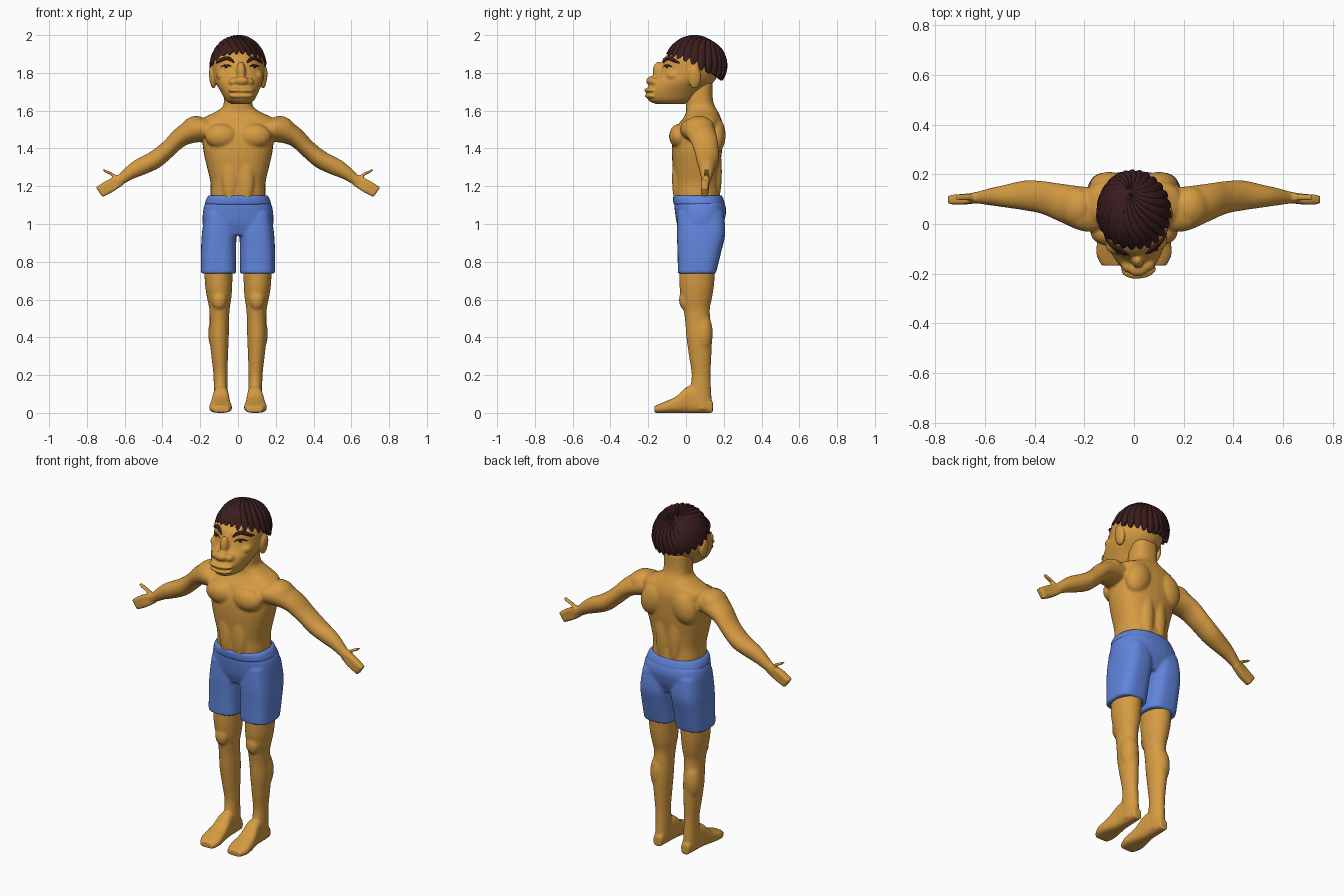
import bpy, bmesh, math, random
from mathutils import Matrix, Vector

random.seed(4)
cube = bpy.data.objects.get("Cube")
if cube:
    bpy.data.objects.remove(cube, do_unlink=True)


def material(name, rgb):
    mat = bpy.data.materials.new(name)
    mat.use_nodes = True
    colour = (*rgb, 1)
    mat.diffuse_color = colour
    shader = mat.node_tree.nodes["Principled BSDF"]
    shader.inputs["Base Color"].default_value = colour
    shader.inputs["Roughness"].default_value = 0.7
    return mat


SKIN = material("tan skin", (0.67, 0.33, 0.055))
CLOTH = material("blue cloth", (0.12, 0.235, 0.72))
DARK = material("dark brown hair", (0.043, 0.012, 0.013))
SIDES = (1, -1)


def dense(rows, steps=4):
    """Smoothly interpolate rows of ring measurements."""
    out = []
    last = len(rows) - 1
    for i in range(last):
        a, b, c, d = (rows[min(max(j, 0), last)] for j in range(i - 1, i + 3))
        for s in range(steps):
            t = s / steps
            out.append([q + t * ((r - p) + t * ((2 * p - 5 * q + 4 * r - w)
                        + t * (3 * (q - r) + w - p))) / 2
                        for p, q, r, w in zip(a, b, c, d)])
    return out + [list(rows[-1])]


def upright(row):
    """Level ring from height, centre x, half width, front y, back y."""
    z, cx, rx, front, back = row
    return (Vector((cx, (front + back) / 2, z)), Vector((rx, 0, 0)),
            Vector((0, (back - front) / 2, 0)))


def arm_ring(row):
    """Ring square to the sloping arm, from centre and two half sizes."""
    x, y, z, ry, rn = row
    return Vector((x, y, z)), Vector((0, ry, 0)), Vector((0.57, 0, 0.82)) * rn


def foot_ring(row):
    """Standing ring from y, centre x, half width and height."""
    y, cx, rx, h = row
    return Vector((cx, y, h / 2)), Vector((rx, 0, 0)), Vector((0, 0, h / 2))


def loft(bm, rows, ring=upright, power=2.0, side=1, count=32):
    loops = []
    for row in dense(rows):
        c, u, v = ring(row)
        loop = []
        for k in range(count):
            a = math.tau * k / count
            ca, sa = math.cos(a), math.sin(a)
            p = (c + u * math.copysign(abs(ca) ** (2 / power), ca)
                 + v * math.copysign(abs(sa) ** (2 / power), sa))
            p.x *= side
            loop.append(bm.verts.new(p))
        loops.append(loop)
    for lo, hi in zip(loops, loops[1:]):
        for k in range(count):
            n = (k + 1) % count
            bm.faces.new((lo[k], lo[n], hi[n], hi[k]))
    bm.faces.new(loops[0])
    bm.faces.new(loops[-1])


def ball(bm, centre, radii, side=1, tilt=0):
    x, y, z = centre
    m = (Matrix.Translation((x * side, y, z)) @ Matrix.Rotation(tilt * side, 4, 'Y')
         @ Matrix.Diagonal((*radii, 1)))
    bmesh.ops.create_uvsphere(bm, u_segments=20, v_segments=12, radius=1, matrix=m)


def finish(bm, name, mat, voxel=0, smooth=4):
    """Turn the bmesh into an object, optionally fused into one skin."""
    bmesh.ops.recalc_face_normals(bm, faces=bm.faces)
    for f in bm.faces:
        f.smooth = True
    mesh = bpy.data.meshes.new(name)
    bm.to_mesh(mesh)
    bm.free()
    mesh.materials.append(mat)
    ob = bpy.data.objects.new(name, mesh)
    bpy.context.collection.objects.link(ob)
    if voxel:
        fuse = ob.modifiers.new("Fuse", 'REMESH')
        fuse.mode = 'VOXEL'
        fuse.voxel_size = voxel
        fuse.use_smooth_shade = True
        soft = ob.modifiers.new("Soften", 'SMOOTH')
        soft.factor = 0.5
        soft.iterations = smooth
    return ob


# Body: torso and neck, limbs and muscles fused together
body = bmesh.new()
loft(body, [(1.05, 0, .14, -.05, .18), (1.15, 0, .145, -.06, .18), (1.22, 0, .146, -.062, .175),
            (1.3, 0, .164, -.07, .18), (1.38, 0, .182, -.075, .19), (1.45, 0, .19, -.07, .195),
            (1.52, 0, .2, -.045, .195), (1.56, 0, .185, -.015, .185), (1.59, 0, .125, 0, .172),
            (1.62, 0, .082, 0, .155), (1.66, 0, .075, 0, .142), (1.75, 0, .075, .01, .14)], power=2.4)
for s in SIDES:
    ball(body, (.088, -.035, 1.465), (.088, .055, .065), s)          # chest
    ball(body, (.042, -.05, 1.24), (.042, .024, .13), s)             # abdomen
    ball(body, (.1, .155, 1.47), (.075, .055, .1), s, -.4)           # shoulder blade
    ball(body, (.04, .16, 1.28), (.04, .03, .17), s)                 # lower back
    ball(body, (.235, .07, 1.51), (.075, .08, .058), s, .5)          # shoulder
    ball(body, (.1, -.005, .6), (.04, .032, .055), s)                # kneecap
    ball(body, (.108, .09, .42), (.05, .052, .11), s)                # calf
    # arm
    loft(body, [(.12, .06, 1.5, .085, .07), (.2, .06, 1.5, .09, .075), (.3, .087, 1.462, .076, .052),
                (.37, .107, 1.397, .066, .046), (.44, .115, 1.34, .06, .048),
                (.52, .112, 1.3, .045, .046), (.57, .11, 1.272, .036, .037),
                (.62, .107, 1.236, .026, .028), (.66, .104, 1.212, .02, .026)], arm_ring, side=s)
    # flat hand and thumb
    loft(body, [(.625, .107, 1.23, .02, .028), (.68, .1, 1.2, .021, .034),
                (.735, .098, 1.168, .019, .031)], arm_ring, 6, s)
    loft(body, [(.625, .107, 1.235, .016, .02), (.665, .108, 1.263, .014, .014),
                (.712, .108, 1.283, .012, .012)], arm_ring, 4, s)
    # leg
    loft(body, [(1, .1, .08, -.03, .165), (.72, .103, .074, -.036, .152), (.62, .1, .066, -.028, .14),
                (.55, .098, .054, -.014, .126), (.48, .099, .051, -.004, .13),
                (.4, .1, .051, .002, .138), (.3, .097, .044, .016, .134), (.2, .093, .037, .03, .13),
                (.1, .091, .037, .02, .134), (.02, .091, .036, .03, .138)], side=s)
    # foot
    loft(body, [(.142, .09, .026, .06), (.07, .09, .037, .13), (.01, .09, .042, .14),
                (-.05, .092, .052, .088), (-.12, .092, .06, .056), (-.168, .088, .042, .036)],
         foot_ring, 2.8, s)
finish(body, "body", SKIN, .007)

# Shorts
shorts = bmesh.new()
loft(shorts, [(.94, 0, .165, -.025, .17), (1, 0, .187, -.048, .198), (1.06, 0, .186, -.058, .212),
              (1.1, 0, .178, -.062, .208), (1.12, 0, .165, -.058, .198)], power=2.5)
for s in SIDES:
    loft(shorts, [(1.06, .095, .08, -.045, .2), (.95, .1, .091, -.048, .208),
                  (.85, .103, .093, -.045, .186), (.737, .103, .093, -.043, .158)], power=2.9, side=s)
finish(shorts, "shorts", CLOTH, .007, 6)

band = bmesh.new()
loft(band, [(1.102, 0, .17, -.062, .2), (1.112, 0, .174, -.067, .204), (1.138, 0, .165, -.069, .196),
            (1.15, 0, .155, -.064, .19)], power=2.4, count=48)
finish(band, "waistband", CLOTH)

# Head: skull, muzzle, nose, lips and ears
FACE = [(1.635, 0, .045, -.16, -.01), (1.655, 0, .075, -.2, .04), (1.7, 0, .1, -.21, .09),
        (1.75, 0, .125, -.185, .145), (1.79, 0, .134, -.15, .17), (1.83, 0, .138, -.133, .18),
        (1.87, 0, .138, -.122, .185), (1.9, 0, .126, -.095, .18), (1.95, 0, .09, -.03, .145),
        (1.98, 0, .04, .02, .09)]
head = bmesh.new()
loft(head, FACE)
ball(head, (0, -.145, 1.805), (.026, .032, .055))
ball(head, (0, -.18, 1.757), (.042, .032, .026))
ball(head, (0, -.185, 1.708), (.072, .037, .015))
ball(head, (0, -.18, 1.678), (.066, .038, .016))
for s in SIDES:
    ball(head, (.042, -.162, 1.752), (.026, .03, .022), s)      # nostril
    ball(head, (.085, -.075, 1.785), (.04, .04, .03), s)        # cheek
    ball(head, (.137, .035, 1.775), (.017, .034, .06), s, .12)  # ear
head_parts = [finish(head, "head", SKIN, .006, 3)]


def on_face(x, z):
    """Point on the front of the face."""
    for a, b in zip(FACE, FACE[1:]):
        if a[0] <= z <= b[0]:
            t = (z - a[0]) / (b[0] - a[0])
            rx, front, back = (a[i] + t * (b[i] - a[i]) for i in (2, 3, 4))
            bow = math.sqrt(max(0, 1 - (x / rx) ** 2))
            return Vector((x, (front + back) / 2 - (back - front) / 2 * bow, z))


def stroke(name, path, depth, side):
    """Tapered tube laid along the face."""
    curve = bpy.data.curves.new(name, 'CURVE')
    curve.dimensions = '3D'
    curve.bevel_depth = depth
    curve.bevel_resolution = 3
    curve.use_fill_caps = True
    line = curve.splines.new('POLY')
    line.points.add(12)
    for i, point in enumerate(line.points):
        t = i / 12
        x = path[0] + t * (path[1] - path[0])
        p = on_face(x, path[2] + path[3] * math.sin(math.pi * t ** 0.8))
        point.co = (p.x * side, p.y, p.z, 1)
        point.radius = 0.3 + 0.7 * math.sin(math.pi * t) ** 0.6
    line.use_smooth = True
    curve.materials.append(DARK)
    ob = bpy.data.objects.new(name, curve)
    bpy.context.collection.objects.link(ob)
    head_parts.append(ob)


for s, label in zip(SIDES, ("left", "right")):
    stroke(label + "_eyebrow", (.035, .122, 1.853, .024), .011, s)
    stroke(label + "_eyelid_line", (.048, .104, 1.831, .011), .004, s)
    eye = bmesh.new()
    ball(eye, on_face(.074, 1.834), (.011, .007, .008), s)
    head_parts.append(finish(eye, label + "_eye", DARK))

# Hair: swirling ridged locks running from the crown to pointed tips
LOCKS, PER, RINGS = 24, 8, 18
COUNT = LOCKS * PER
crown = Vector((-.1, .5, .86)).normalized()
lengths = [random.uniform(-3, 4) for _ in range(LOCKS)]
hair = bmesh.new()
grid = []
for r in range(1, RINGS + 1):
    t = r / RINGS
    loop = []
    for k in range(COUNT):
        f = (k % PER) / PER
        bump = math.sin(math.pi * f ** 0.7)
        a = math.tau * k / COUNT + 0.7 * (t - 1)
        lift = math.radians(11 - 24 * math.sin(a) - 13 * bump + lengths[k // PER] * bump)
        rim = Vector((math.cos(a) * math.cos(lift), math.sin(a) * math.cos(lift), math.sin(lift)))
        d = crown.slerp(rim, t)
        size = 0.985 + 0.045 * bump * min(1, 3 * t) - 0.07 * t ** 6 * max(0, d.y)
        loop.append(hair.verts.new((d.x * .148 * size, .05 + d.y * .166 * size, 1.83 + d.z * .167 * size)))
    grid.append(loop)
top = hair.verts.new((crown.x * .148, .05 + crown.y * .166, 1.83 + crown.z * .167))
inside = hair.verts.new((0, .05, 1.86))
for k in range(COUNT):
    n = (k + 1) % COUNT
    hair.faces.new((top, grid[0][k], grid[0][n]))
    hair.faces.new((inside, grid[-1][n], grid[-1][k]))
    for lo, hi in zip(grid, grid[1:]):
        hair.faces.new((lo[k], hi[k], hi[n], lo[n]))
hair_ob = finish(hair, "hair", DARK)
head_parts.append(hair_ob)
bpy.ops.object.select_all(action='DESELECT')
hair_ob.select_set(True)
bpy.context.view_layer.objects.active = hair_ob
bpy.ops.object.shade_smooth_by_angle(angle=math.radians(40))

# The head is turned slightly to its left
pivot = Matrix.Translation((0, .05, 0))
for ob in head_parts:
    ob.matrix_world = pivot @ Matrix.Rotation(math.radians(4.5), 4, 'Z') @ pivot.inverted()
